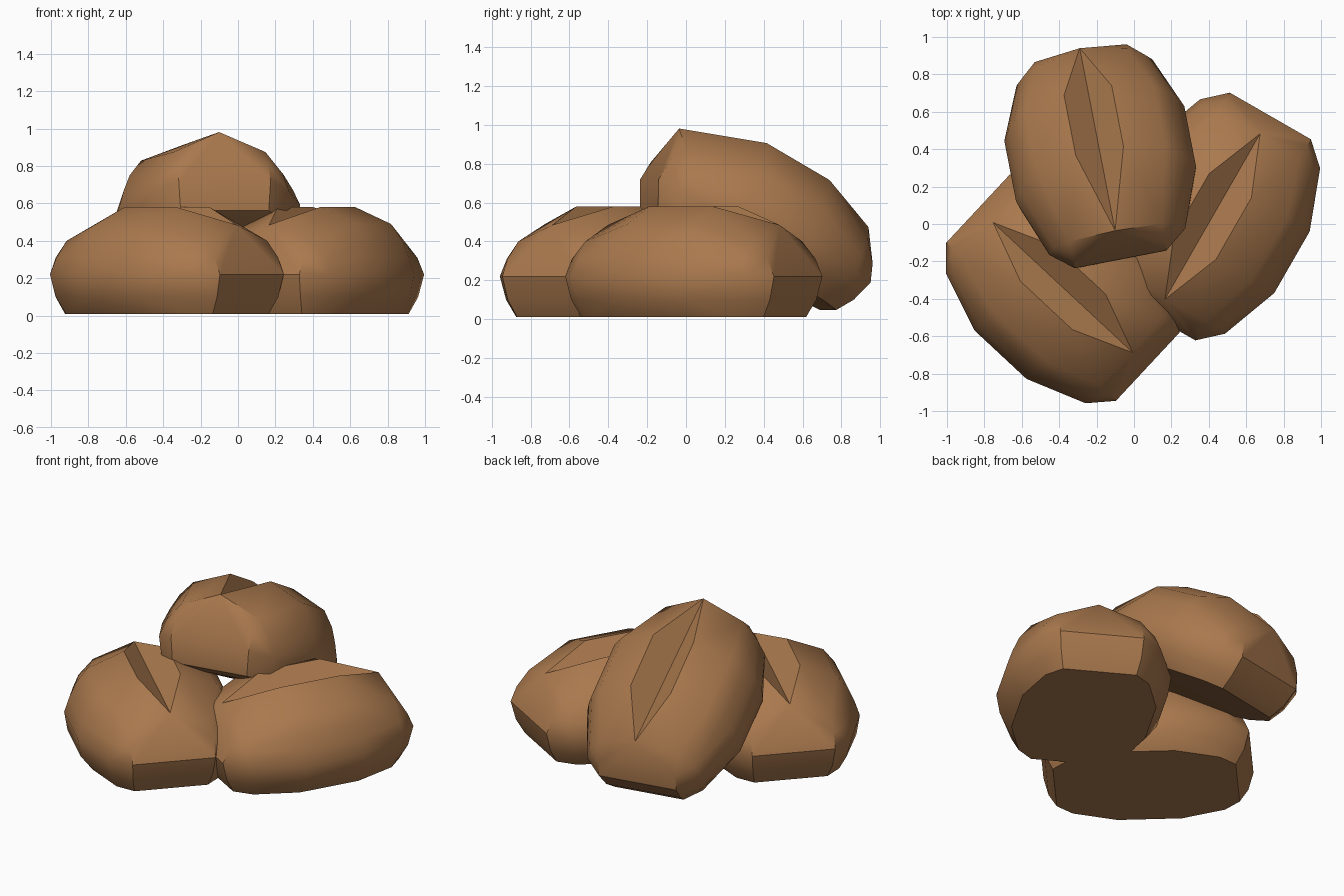
import bpy, bmesh, math
from mathutils import Vector, Matrix

if "Cube" in bpy.data.objects:
    bpy.data.objects.remove(bpy.data.objects["Cube"])

crust = bpy.data.materials.new("brown crust")
crust.diffuse_color = (0.40, 0.19, 0.075, 1)
crust.use_nodes = True
crust.node_tree.nodes["Principled BSDF"].inputs["Base Color"].default_value = crust.diffuse_color

# One quarter of a roll (length, half width, height), mirrored four ways
SECTION = [(.19, .40, .01), (.19, .47, .10), (.19, .49, .22), (.19, .46, .31),
           (.19, .42, .40), (.19, .35, .49)]
SHOULDER = [(.45, .31, .01), (.49, .345, .10), (.51, .37, .22), (.49, .34, .31)]
END = [(.54, .22, .01), (.59, .24, .10), (.62, .25, .22), (.58, .25, .31), (.50, .25, .40)]
SLASH = (.19, .13, .58)
TIP = (.51, 0, .485)


def roll(name, centre, along, up, sag=False):
    bm = bmesh.new()
    for u, v, w in SECTION + SHOULDER + END:
        for su in (1, -1):
            for sv in (1, -1):
                bm.verts.new((u * su, v * sv, w))
    # slash rim
    rim = {(su, sv): bm.verts.new((SLASH[0] * su, SLASH[1] * sv, SLASH[2]))
           for su in (1, -1) for sv in (1, -1)}
    tips = {s: bm.verts.new((TIP[0] * s, 0, TIP[2])) for s in (1, -1)}
    hull = bmesh.ops.convex_hull(bm, input=bm.verts[:])
    loose = [v for v in bm.verts if not v.link_faces]
    bmesh.ops.delete(bm, geom=loose, context='VERTS')
    # open the slash and fold it in along a straight crease
    mouth = set(rim.values()) | set(tips.values())
    lid = [f for f in bm.faces if all(v in mouth for v in f.verts)]
    bmesh.ops.delete(bm, geom=lid, context='FACES')
    for sv in (1, -1):
        bm.faces.new((tips[-1], rim[-1, sv], rim[1, sv], tips[1]))
    bmesh.ops.recalc_face_normals(bm, faces=bm.faces[:])
    # the leaning roll droops at its raised end
    if sag:
        for v in bm.verts:
            if v.co.x > .4:
                v.co.x += .4 * (v.co.z - .25)
                v.co.z = max(v.co.z * 1.15 - .13, -.03)
    bmesh.ops.dissolve_limit(bm, angle_limit=math.radians(1),
                             verts=bm.verts[:], edges=bm.edges[:])
    # place in the pile
    x = Vector(along).normalized()
    y = Vector(up).cross(x).normalized()
    z = x.cross(y)
    rot = Matrix((x, y, z)).transposed().to_4x4()
    bm.transform(Matrix.Translation(centre) @ rot)
    mesh = bpy.data.meshes.new(name)
    bm.to_mesh(mesh)
    bm.free()
    mesh.materials.append(crust)
    ob = bpy.data.objects.new(name, mesh)
    bpy.context.collection.objects.link(ob)
    bpy.ops.object.select_all(action='DESELECT')
    ob.select_set(True)
    bpy.context.view_layer.objects.active = ob
    bpy.ops.object.shade_smooth_by_angle(angle=math.radians(35))


roll("left_roll", (-.38, -.34, 0), (.73, -.68, 0), (0, 0, 1))
roll("right_roll", (.42, .04, 0), (.5, .87, 0), (0, 0, 1))
roll("leaning_roll", (-.16, .268, .309), (.165, -.85, .5), (-.095, .49, .866), sag=True)
